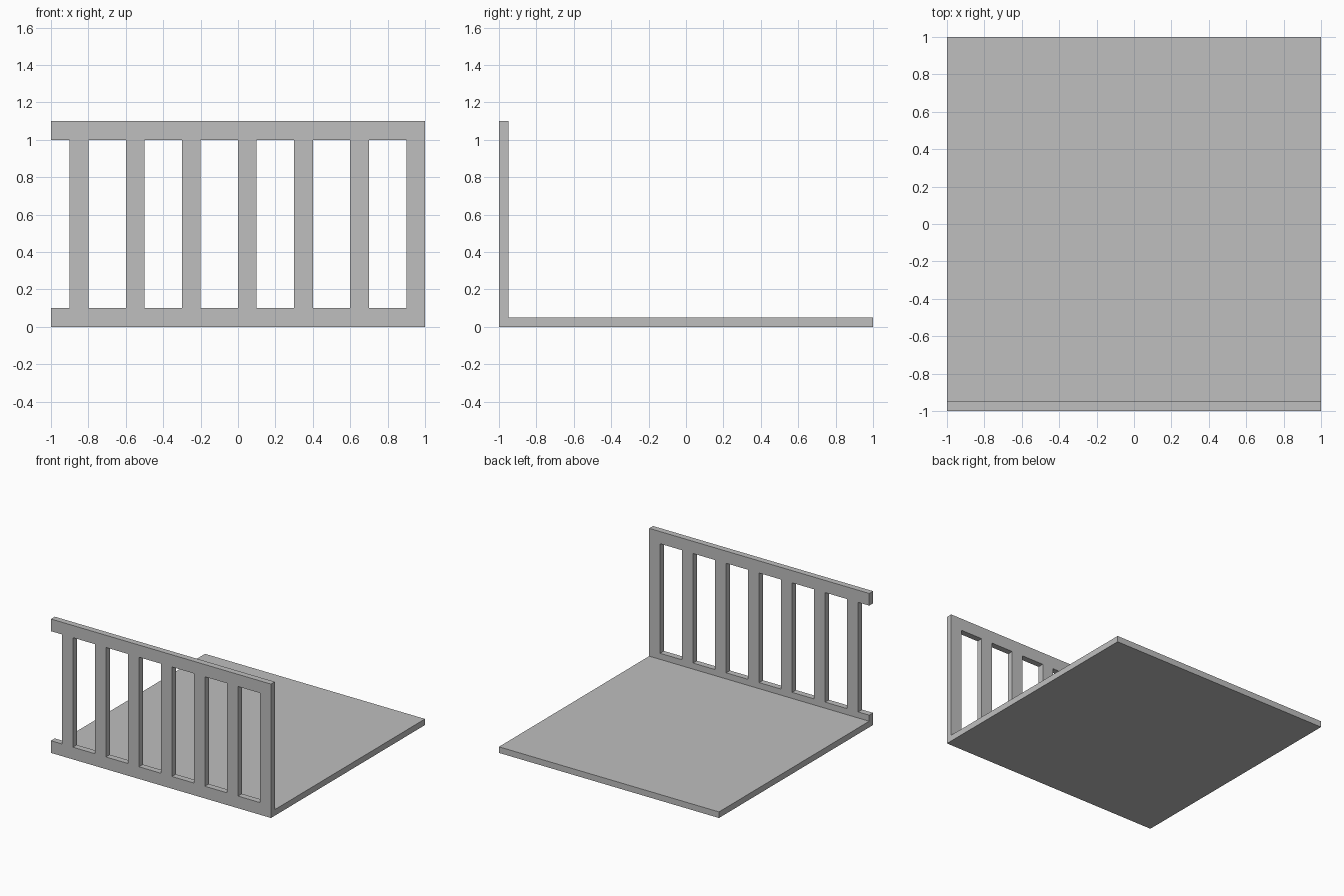
import bpy
import bmesh
from mathutils import Vector

cube = bpy.data.objects.get("Cube")
if cube:
    bpy.data.objects.remove(cube, do_unlink=True)

# Single plain grey
grey = bpy.data.materials.new("plain_grey")
grey.use_nodes = True
colour = (0.52, 0.52, 0.52, 1.0)
grey.diffuse_color = colour
grey.node_tree.nodes["Principled BSDF"].inputs["Base Color"].default_value = colour


def box(name, low, high):
    """Flat-shaded box between two corners."""
    low, high = Vector(low), Vector(high)
    bm = bmesh.new()
    bmesh.ops.create_cube(bm, size=1.0)
    bmesh.ops.scale(bm, vec=high - low, verts=bm.verts)
    mesh = bpy.data.meshes.new(name)
    bm.to_mesh(mesh)
    bm.free()
    mesh.materials.append(grey)
    obj = bpy.data.objects.new(name, mesh)
    obj.location = (low + high) / 2
    bpy.context.collection.objects.link(obj)
    return obj


FRONT, BACK = -1.0, -0.95   # railing thickness in y
RAIL = 0.1                  # rail height and post width
HEIGHT = 1.1
POSTS, SPACING = 7, 0.3

# Floor slab behind the railing
box("floor", (-1, BACK, 0), (1, 1, 0.05))

# Horizontal rails
box("bottom_rail", (-1, FRONT, 0), (1, BACK, RAIL))
box("top_rail", (-1, FRONT, HEIGHT - RAIL), (1, BACK, HEIGHT))

# Evenly spaced posts, the last one flush with the left end
for i in range(POSTS):
    x = -0.9 + i * SPACING
    box(f"post_{i + 1}", (x, FRONT, RAIL), (x + RAIL, BACK, HEIGHT - RAIL))
